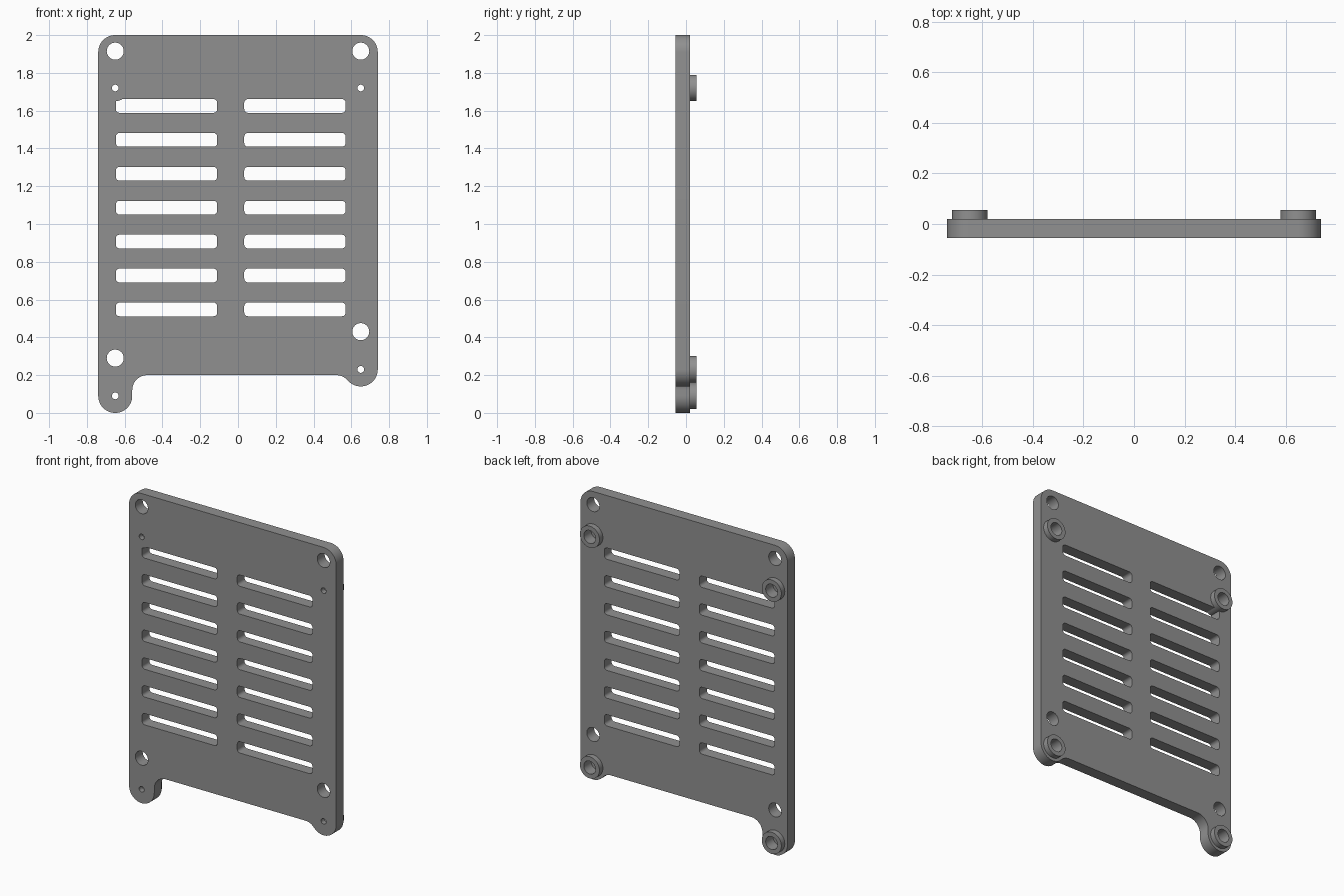
import bpy, bmesh, math

if "Cube" in bpy.data.objects:
    bpy.data.objects.remove(bpy.data.objects["Cube"])

FRONT, BACK, TOP_OF_BOSS = -0.055, 0.02, 0.055

grey = bpy.data.materials.new("mid grey")
grey.diffuse_color = (0.28, 0.28, 0.28, 1)
grey.use_nodes = True
grey.node_tree.nodes["Principled BSDF"].inputs["Base Color"].default_value = grey.diffuse_color


def arc(cx, cz, r, a0, a1, n=12):
    return [(cx + r * math.cos(math.radians(a0 + (a1 - a0) * i / n)),
             cz + r * math.sin(math.radians(a0 + (a1 - a0) * i / n))) for i in range(n + 1)]


def circle(cx, cz, r, n=40):
    return arc(cx, cz, r, 0, 360, n)[:-1]


def rounded_rect(x0, x1, z0, z1, r):
    return (arc(x1 - r, z1 - r, r, 0, 90, 6) + arc(x0 + r, z1 - r, r, 90, 180, 6)
            + arc(x0 + r, z0 + r, r, 180, 270, 6) + arc(x1 - r, z0 + r, r, 270, 360, 6))


def extrude(name, outlines, y0, y1):
    """Prisms through the thickness, one for each x-z outline."""
    bm = bmesh.new()
    for pts in outlines:
        face = bm.faces.new([bm.verts.new((x, y0, z)) for x, z in pts])
        new = bmesh.ops.extrude_face_region(bm, geom=[face])["geom"]
        bmesh.ops.translate(bm, vec=(0, y1 - y0, 0),
                            verts=[g for g in new if isinstance(g, bmesh.types.BMVert)])
    bmesh.ops.recalc_face_normals(bm, faces=bm.faces)
    mesh = bpy.data.meshes.new(name)
    bm.to_mesh(mesh)
    bm.free()
    mesh.materials.append(grey)
    ob = bpy.data.objects.new(name, mesh)
    bpy.context.collection.objects.link(ob)
    return ob


def boolean(target, tool, operation):
    mod = target.modifiers.new(tool.name, 'BOOLEAN')
    mod.operation, mod.object, mod.solver = operation, tool, 'EXACT'
    bpy.context.view_layer.objects.active = target
    bpy.ops.object.modifier_apply(modifier=mod.name)
    bpy.data.objects.remove(tool)


# Plate with rounded top corners and two lobed feet of different length
a = math.degrees(math.atan2(0.11, 0.13))
outline = (arc(0.65, 1.91, 0.09, 0, 90) + arc(-0.65, 1.91, 0.09, 90, 180)
           + arc(-0.65, 0.09, 0.09, 180, 360, 24) + arc(-0.48, 0.12, 0.08, 180, 90)
           + arc(0.52, 0.12, 0.08, 90, a) + arc(0.65, 0.23, 0.09, 180 + a, 360, 20)[1:])
plate = extrude("vented_plate", [outline], FRONT, BACK)

# Two columns of vent slots
slots = [rounded_rect(x0, x1, z - 0.0365, z + 0.0365, 0.02)
         for x0, x1 in ((-0.647, -0.11), (0.033, 0.57))
         for z in [0.548 + 0.1795 * i for i in range(7)]]
boolean(plate, extrude("slot_cutter", slots, -0.2, 0.2), 'DIFFERENCE')

# Round bosses standing out of the back
posts = [(-0.65, 1.72), (0.65, 1.72), (-0.65, 0.09), (0.65, 0.23)]
boolean(plate, extrude("bosses", [circle(x, z, 0.07) for x, z in posts],
                       FRONT + 0.002, TOP_OF_BOSS), 'UNION')

# Wide bores in the bosses, narrow holes to the front, and mounting holes
boolean(plate, extrude("bore_cutter", [circle(x, z, 0.042) for x, z in posts], -0.02, 0.2), 'DIFFERENCE')
mounts = [(-0.65, 1.915), (0.65, 1.915), (-0.65, 0.29), (0.65, 0.43)]
holes = [circle(x, z, 0.018, 24) for x, z in posts] + [circle(x, z, 0.045) for x, z in mounts]
boolean(plate, extrude("hole_cutter", holes, -0.2, 0.2), 'DIFFERENCE')

bpy.ops.object.select_all(action='DESELECT')
plate.select_set(True)
bpy.context.view_layer.objects.active = plate
bpy.ops.object.shade_smooth_by_angle(angle=math.radians(30))
